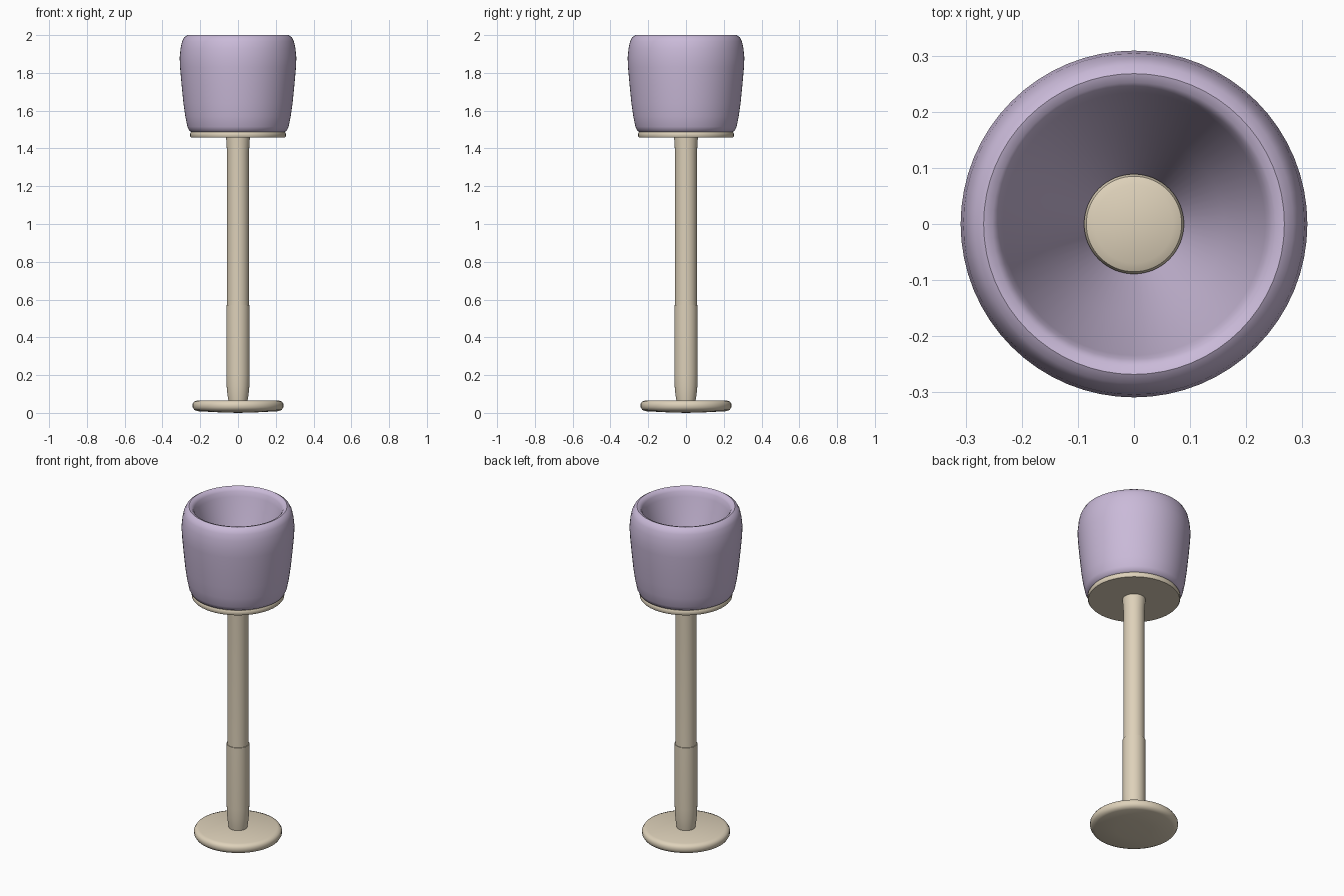
import bpy
import bmesh
import math

if "Cube" in bpy.data.objects:
    bpy.data.objects.remove(bpy.data.objects["Cube"], do_unlink=True)


def make_material(name, color):
    mat = bpy.data.materials.new(name)
    mat.use_nodes = True
    mat.diffuse_color = color
    mat.node_tree.nodes["Principled BSDF"].inputs["Base Color"].default_value = color
    return mat


def lathe(name, profile, mat, steps=64, angle=40):
    """Spin an (r, z) profile, listed from bottom centre outward and up, around z."""
    bm = bmesh.new()
    verts = [bm.verts.new((r, 0, z)) for r, z in profile]
    edges = [bm.edges.new(pair) for pair in zip(verts, verts[1:])]
    bmesh.ops.spin(bm, geom=verts + edges, cent=(0, 0, 0), axis=(0, 0, 1),
                   angle=math.tau, steps=steps, use_duplicate=False)
    bmesh.ops.remove_doubles(bm, verts=bm.verts, dist=0.0001)
    bmesh.ops.recalc_face_normals(bm, faces=bm.faces)
    mesh = bpy.data.meshes.new(name)
    bm.to_mesh(mesh)
    bm.free()
    mesh.materials.append(mat)
    obj = bpy.data.objects.new(name, mesh)
    bpy.context.collection.objects.link(obj)
    bpy.ops.object.select_all(action="DESELECT")
    obj.select_set(True)
    bpy.context.view_layer.objects.active = obj
    bpy.ops.object.shade_smooth_by_angle(angle=math.radians(angle))
    return obj


lilac = make_material("lilac", (0.59, 0.49, 0.69, 1))
cream = make_material("cream", (0.73, 0.64, 0.49, 1))

# Round foot with a soft edge and a slightly bellied underside
lathe("base", [(0, 0), (0.1, 0.003), (0.215, 0.009), (0.232, 0.016), (0.24, 0.03),
               (0.24, 0.048), (0.232, 0.06), (0.215, 0.066), (0, 0.067)], cream)

# Pole in two sleeves, the lower one a touch wider
lathe("lower_pole", [(0, 0.05), (0.05, 0.06), (0.055, 0.09), (0.06, 0.14),
                     (0.062, 0.2), (0.062, 0.57), (0, 0.57)], cream)
lathe("upper_pole", [(0, 0.55), (0.058, 0.55), (0.058, 1.38), (0.062, 1.44),
                     (0.063, 1.47), (0, 1.47)], cream)

# Plate under the shade
lathe("shade_plate", [(0, 1.458), (0.249, 1.458), (0.253, 1.463), (0.253, 1.48),
                      (0.249, 1.487), (0, 1.487)], cream)

# Thick cup shade with a rounded rim and a funnel inside
lathe("shade", [(0, 1.484), (0.24, 1.484), (0.257, 1.492), (0.268, 1.515), (0.279, 1.57),
                (0.289, 1.64), (0.299, 1.74), (0.307, 1.83), (0.309, 1.88), (0.304, 1.93),
                (0.296, 1.967), (0.284, 1.99), (0.268, 2.0), (0.252, 1.995),
                (0.241, 1.98), (0.234, 1.95), (0.16, 1.72), (0.085, 1.51), (0, 1.51)], lilac)

# Round holder at the bottom of the funnel
lathe("bulb_holder", [(0, 1.49), (0.088, 1.49), (0.089, 1.53), (0.085, 1.54),
                      (0.07, 1.547), (0, 1.55)], cream)
